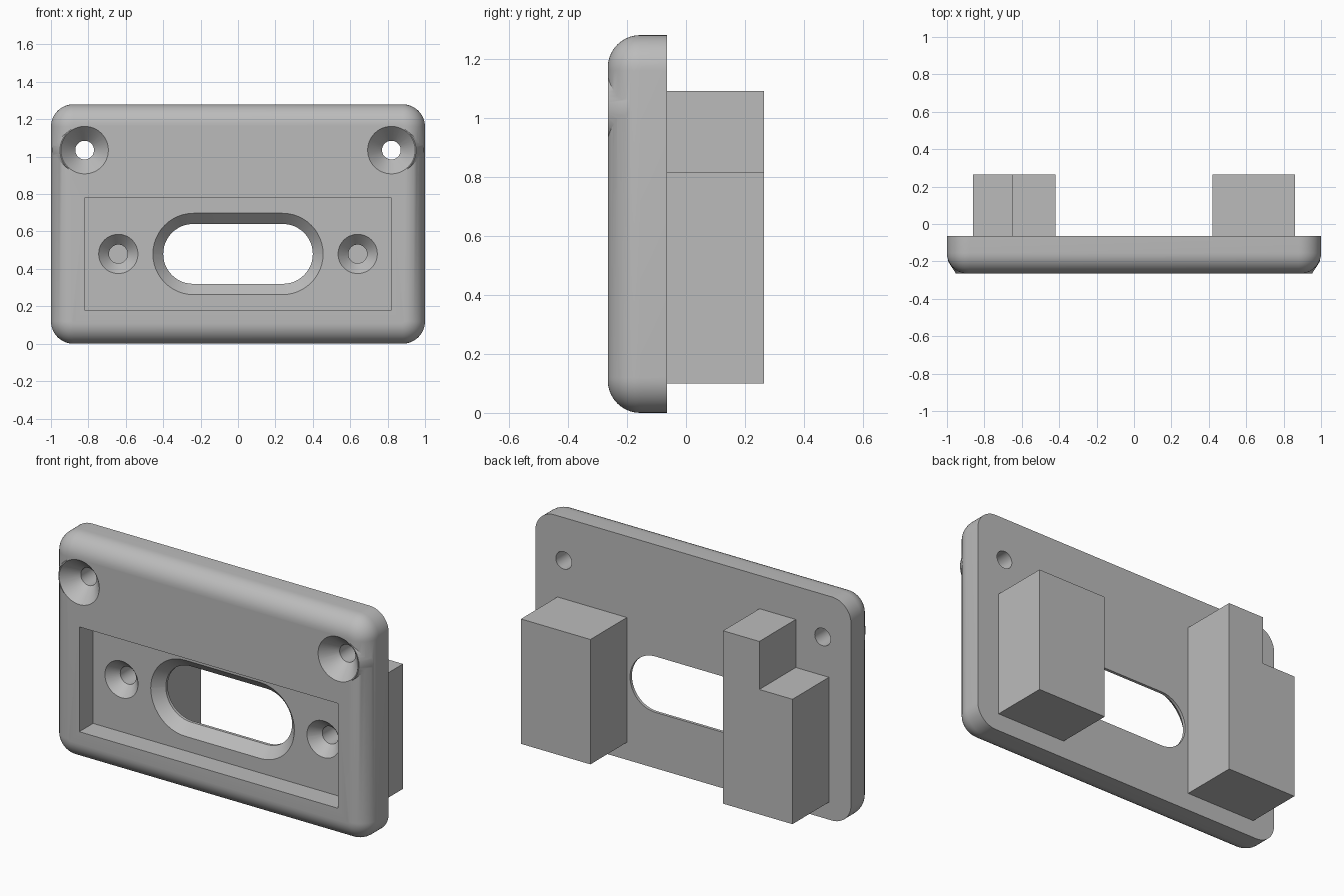
import bpy, bmesh, math

old = bpy.data.objects.get("Cube")
if old:
    bpy.data.objects.remove(old, do_unlink=True)

grey = bpy.data.materials.new("plain_grey")
grey.use_nodes = True
colour = (0.5, 0.5, 0.5, 1)
grey.diffuse_color = colour
grey.node_tree.nodes["Principled BSDF"].inputs["Base Color"].default_value = colour

FRONT, BACK, FLOOR, REAR = -0.265, -0.065, -0.14, 0.265
MID_Z = 0.64          # plate centre height
SLOT_Z = 0.48         # slot and recess centre height


def rounded(cx, cz, hw, hh, r, steps=12):
    """Outline of a rounded rectangle in the x-z plane."""
    pts = []
    for k, (sx, sz) in enumerate([(1, 1), (-1, 1), (-1, -1), (1, -1)]):
        for i in range(steps + 1):
            a = (k + i / steps) * math.pi / 2
            pts.append((cx + sx * (hw - r) + r * math.cos(a),
                        cz + sz * (hh - r) + r * math.sin(a)))
    return pts


def circle(cx, cz, r, n=48):
    return [(cx + r * math.cos(2 * math.pi * i / n),
             cz + r * math.sin(2 * math.pi * i / n)) for i in range(n)]


def box(x0, x1, z0, z1):
    return [(x0, z0), (x1, z0), (x1, z1), (x0, z1)]


def loft(name, rings):
    """Solid through a list of (y, outline) rings."""
    bm = bmesh.new()
    loops = [[bm.verts.new((x, y, z)) for x, z in pts] for y, pts in rings]
    for a, b in zip(loops, loops[1:]):
        for i in range(len(a)):
            j = (i + 1) % len(a)
            bm.faces.new((a[i], a[j], b[j], b[i]))
    bm.faces.new(loops[0])
    bm.faces.new(loops[-1])
    bmesh.ops.remove_doubles(bm, verts=bm.verts, dist=1e-5)
    bmesh.ops.recalc_face_normals(bm, faces=bm.faces)
    mesh = bpy.data.meshes.new(name)
    bm.to_mesh(mesh)
    bm.free()
    mesh.materials.append(grey)
    ob = bpy.data.objects.new(name, mesh)
    bpy.context.collection.objects.link(ob)
    return ob


def combine(target, tool, operation="DIFFERENCE"):
    mod = target.modifiers.new("combine", "BOOLEAN")
    mod.operation, mod.object, mod.solver = operation, tool, "EXACT"
    bpy.context.view_layer.objects.active = target
    bpy.ops.object.modifier_apply(modifier=mod.name)


def discard(ob):
    bpy.data.objects.remove(ob, do_unlink=True)


# Cover plate with a rounded front rim
RIM = 0.11
rings = [(BACK, rounded(0, MID_Z, 1, MID_Z, 0.12))]
for i in range(11):
    a = i / 10 * math.pi / 2
    inset = RIM * (1 - math.cos(a))
    y = FRONT + RIM * (1 - math.sin(a))
    rings.append((y, rounded(0, MID_Z, 1 - inset, MID_Z - inset, 0.12 - inset)))
plate = loft("cover_plate", rings)

# Mounting blocks behind the plate, the one at -x is stepped
step = [(-0.86, 0.1), (-0.42, 0.1), (-0.42, 1.09),
        (-0.65, 1.09), (-0.65, 0.815), (-0.86, 0.815)]
stepped_block = loft("stepped_block", [(BACK, step), (REAR, step)])
plain = box(0.42, 0.86, 0.1, 0.815)
plain_block = loft("plain_block", [(BACK, plain), (REAR, plain)])

# Faired collars that carry the corner countersinks over the rim
for s in (-1, 1):
    collar = loft("collar", [(FRONT, circle(s * 0.82, 1.035, 0.132)),
                             (-0.20, circle(s * 0.82, 1.035, 0.174)),
                             (-0.12, circle(s * 0.82, 1.035, 0.178))])
    combine(plate, collar, "UNION")
    discard(collar)

# Front recess
area = box(-0.82, 0.82, 0.18, 0.78)
recess = loft("recess_cutter", [(FRONT - 0.1, area), (FLOOR, area)])
combine(plate, recess)
discard(recess)

# Bevelled slot through the recess floor
wide = rounded(0, SLOT_Z, 0.455, 0.2175, 0.2174)
narrow = rounded(0, SLOT_Z, 0.4, 0.16, 0.1599)
slot = loft("slot_cutter", [(FLOOR - 0.05, wide), (FLOOR, wide),
                            (FLOOR + 0.058, narrow), (0, narrow)])
combine(plate, slot)
discard(slot)


# Countersunk screw holes
def countersink(x, z, y, depth, r, end):
    big, small = circle(x, z, r), circle(x, z, 0.05)
    return loft("screw_cutter", [(y - 0.05, big), (y, big),
                                 (y + depth, small), (end, small)])


for s, block in ((-1, stepped_block), (1, plain_block)):
    corner = countersink(s * 0.82, 1.035, FRONT, 0.085, 0.127, 0)
    combine(plate, corner)
    discard(corner)
    pilot = countersink(s * 0.64, SLOT_Z, FLOOR, 0.06, 0.105, 0.15)
    combine(plate, pilot)
    combine(block, pilot)
    discard(pilot)

# Smooth curved faces, keep edges crisp
bpy.ops.object.select_all(action="DESELECT")
for ob in (plate, stepped_block, plain_block):
    ob.select_set(True)
bpy.context.view_layer.objects.active = plate
bpy.ops.object.shade_smooth_by_angle(angle=math.radians(30))
